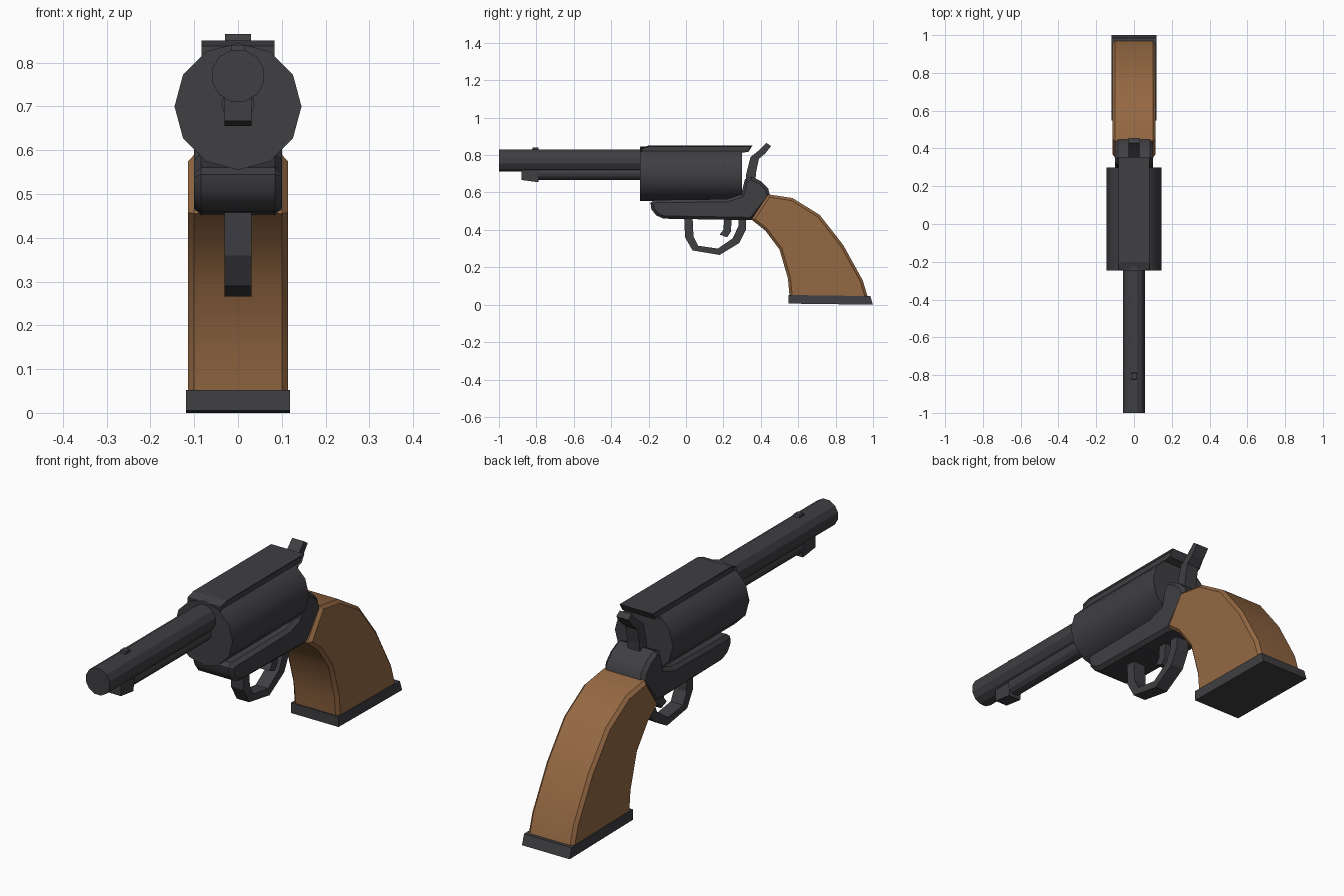
import bpy, bmesh, math

if "Cube" in bpy.data.objects:
    bpy.data.objects.remove(bpy.data.objects["Cube"])


def material(name, rgb):
    m = bpy.data.materials.new(name)
    m.diffuse_color = (*rgb, 1)
    m.use_nodes = True
    m.node_tree.nodes["Principled BSDF"].inputs["Base Color"].default_value = m.diffuse_color
    return m


METAL = material("dark_metal", (0.05, 0.05, 0.057))
WOOD = material("wood", (0.30, 0.14, 0.056))


def finish(name, bm, mat, smooth=None):
    bmesh.ops.recalc_face_normals(bm, faces=bm.faces[:])
    me = bpy.data.meshes.new(name)
    bm.to_mesh(me)
    bm.free()
    me.materials.append(mat)
    ob = bpy.data.objects.new(name, me)
    bpy.context.collection.objects.link(ob)
    if smooth:
        bpy.ops.object.select_all(action='DESELECT')
        ob.select_set(True)
        bpy.context.view_layer.objects.active = ob
        bpy.ops.object.shade_smooth_by_angle(angle=math.radians(smooth))
    return ob


def side_profile(name, pts, half, mat=METAL, inset=0, rise=0, smooth=None):
    """Extrude a (y, z) outline across x; optional chamfer on both side caps."""
    bm = bmesh.new()
    face = bm.faces.new([bm.verts.new((-half, y, z)) for y, z in pts])
    ret = bmesh.ops.extrude_face_region(bm, geom=[face])
    for v in ret["geom"]:
        if isinstance(v, bmesh.types.BMVert):
            v.co.x = half
    bmesh.ops.recalc_face_normals(bm, faces=bm.faces[:])
    if inset:
        caps = [f for f in bm.faces if abs(f.normal.x) > 0.9]
        bmesh.ops.inset_region(bm, faces=caps, thickness=inset, depth=rise,
                               use_even_offset=True)
    return finish(name, bm, mat, smooth)


def tube(name, r, z, y0, y1, sides=12, turn=0.0, smooth=None):
    """Closed prism running along y."""
    bm = bmesh.new()
    rings = []
    for y in (y0, y1):
        rings.append([bm.verts.new((r * math.cos(a), y, z + r * math.sin(a)))
                      for a in (2 * math.pi * (i + turn) / sides for i in range(sides))])
    for i in range(sides):
        j = (i + 1) % sides
        bm.faces.new((rings[0][i], rings[0][j], rings[1][j], rings[1][i]))
    for ring in rings:
        bm.faces.new(ring)
    return finish(name, bm, METAL, smooth)


# barrel, ejector rod and cylinder
tube("barrel", 0.061, 0.77, -1.0, -0.2, turn=0.5)
tube("ejector_rod", 0.038, 0.705, -0.79, -0.2)
tube("cylinder", 0.145, 0.70, -0.245, 0.30, smooth=35)

# small parts on the barrel
side_profile("ejector_head", [(-0.88, 0.73), (-0.88, 0.667), (-0.79, 0.655), (-0.78, 0.73)], 0.031)
side_profile("front_sight", [(-0.825, 0.82), (-0.82, 0.84), (-0.79, 0.84), (-0.785, 0.82)], 0.015)

# strap over the cylinder
side_profile("top_strap", [(-0.24, 0.815), (-0.24, 0.838), (-0.20, 0.851), (0.355, 0.851),
                           (0.335, 0.818), (0.30, 0.812)], 0.083, inset=0.006, rise=-0.006)

# lower frame with the hump behind the cylinder
side_profile("frame", [(-0.19, 0.545), (-0.185, 0.51), (-0.16, 0.478), (-0.12, 0.46),
                       (0.35, 0.452), (0.45, 0.575), (0.44, 0.62), (0.40, 0.66),
                       (0.35, 0.685), (0.315, 0.67), (0.295, 0.59), (0.22, 0.565),
                       (-0.17, 0.56)], 0.085, inset=0.015, rise=0.016, smooth=35)

# hammer
side_profile("hammer", [(0.32, 0.65), (0.32, 0.69), (0.345, 0.79), (0.39, 0.825),
                        (0.43, 0.865), (0.455, 0.848), (0.425, 0.81), (0.39, 0.78),
                        (0.375, 0.71), (0.37, 0.65)], 0.03)

# trigger guard and trigger
side_profile("trigger_guard", [(-0.01, 0.47), (-0.005, 0.36), (0.035, 0.29), (0.18, 0.266),
                               (0.285, 0.33), (0.32, 0.40), (0.32, 0.47), (0.28, 0.47),
                               (0.28, 0.42), (0.25, 0.355), (0.17, 0.30), (0.065, 0.315),
                               (0.04, 0.365), (0.035, 0.47)], 0.031)
side_profile("trigger", [(0.205, 0.47), (0.20, 0.40), (0.18, 0.375), (0.22, 0.36),
                         (0.24, 0.39), (0.245, 0.47)], 0.03)

# curved wooden grip and its base plate
side_profile("grip", [(0.35, 0.455), (0.44, 0.59), (0.57, 0.57), (0.715, 0.48), (0.84, 0.32),
                      (0.945, 0.13), (0.975, 0.03), (0.555, 0.03), (0.545, 0.14),
                      (0.50, 0.295), (0.425, 0.395)], 0.1, WOOD, inset=0.014, rise=0.014, smooth=35)
side_profile("grip_base", [(0.547, 0.006), (0.547, 0.052), (0.985, 0.046), (1.0, 0.0)], 0.119)
